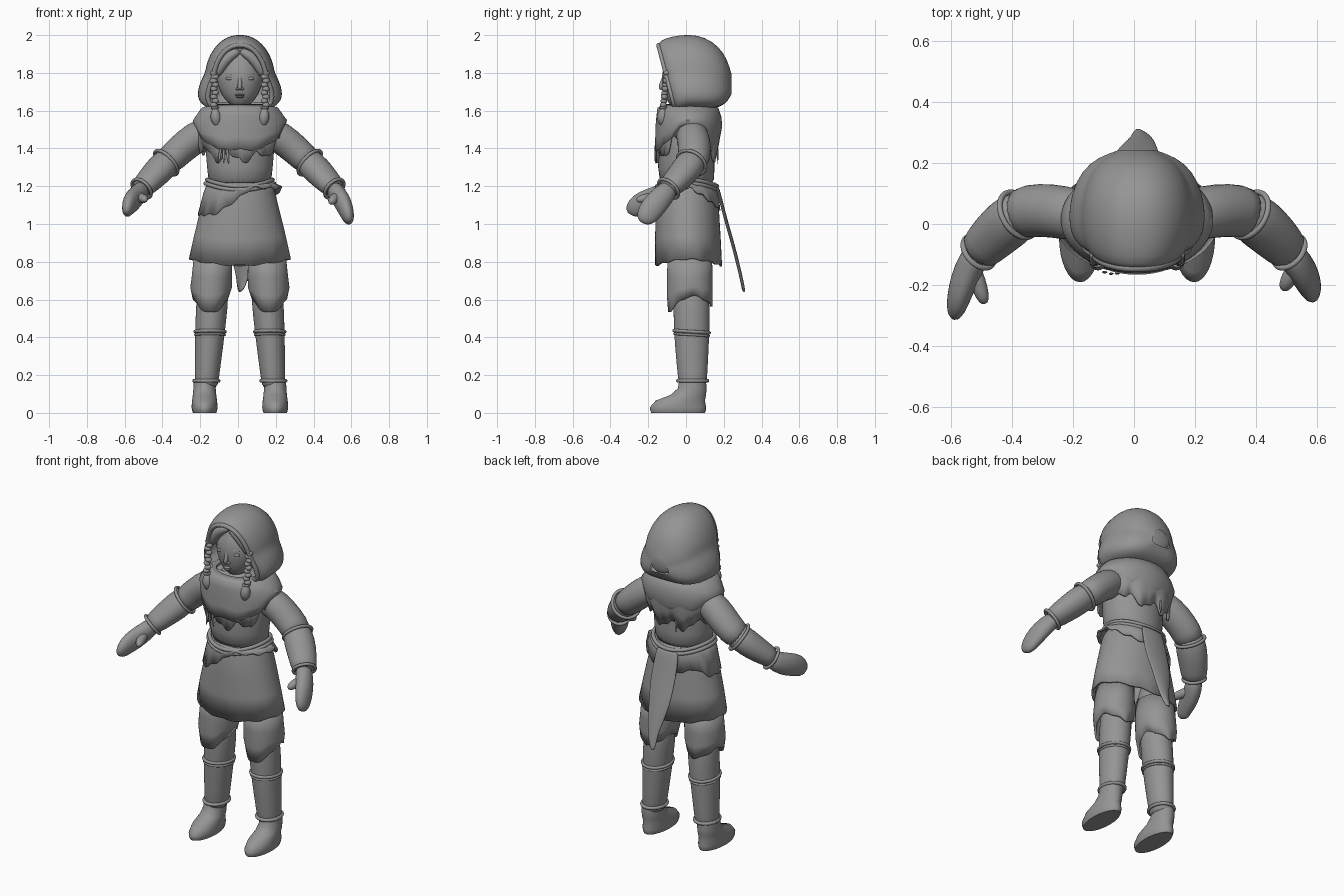
import bpy, bmesh
from math import sin, cos, pi, copysign
from mathutils import Vector

cube = bpy.data.objects.get("Cube")
if cube:
    bpy.data.objects.remove(cube, do_unlink=True)

grey = bpy.data.materials.new("plain_grey")
grey.use_nodes = True
grey.diffuse_color = (0.3, 0.3, 0.3, 1)
grey.node_tree.nodes["Principled BSDF"].inputs["Base Color"].default_value = (0.3, 0.3, 0.3, 1)
made = []


def finish(name, bm, subsurf=0, thick=0):
    bmesh.ops.recalc_face_normals(bm, faces=bm.faces)
    mesh = bpy.data.meshes.new(name)
    bm.to_mesh(mesh)
    bm.free()
    mesh.materials.append(grey)
    ob = bpy.data.objects.new(name, mesh)
    bpy.context.collection.objects.link(ob)
    for other in bpy.context.selected_objects:
        other.select_set(False)
    ob.select_set(True)
    bpy.context.view_layer.objects.active = ob
    if subsurf:
        bpy.ops.object.shade_smooth()
    else:
        bpy.ops.object.shade_smooth_by_angle(angle=0.9)
    if thick:
        m = ob.modifiers.new("thickness", 'SOLIDIFY')
        m.thickness = thick
    if subsurf:
        m = ob.modifiers.new("smooth", 'SUBSURF')
        m.levels = m.render_levels = subsurf
    made.append(ob)


def skin(name, loops, caps=True, cyclic=False, closed=True, **kw):
    """Bridge rows of points into one surface."""
    bm = bmesh.new()
    rows = [[bm.verts.new(p) for p in loop] for loop in loops]
    n = len(rows[0])
    for a, b in zip(rows, rows[1:] + (rows[:1] if cyclic else [])):
        for j in range(n if closed else n - 1):
            k = (j + 1) % n
            bm.faces.new((a[j], a[k], b[k], b[j]))
    if caps and not cyclic:
        bm.faces.new(rows[0])
        bm.faces.new(rows[-1])
    finish(name, bm, **kw)


def tube(name, path, ref=(0, 0, 1), seg=16, cyclic=False, subsurf=1):
    """Sweep ellipses along (x, y, z, radius_a, radius_b) points."""
    pts = [Vector(p[:3]) for p in path]
    n, loops = len(pts), []
    for i, p in enumerate(path):
        if cyclic:
            t = pts[(i + 1) % n] - pts[i - 1]
        else:
            t = pts[min(i + 1, n - 1)] - pts[max(i - 1, 0)]
        t.normalize()
        u = Vector(ref)
        u = (u - t * u.dot(t)).normalized()
        v = t.cross(u)
        angles = [2 * pi * j / seg for j in range(seg)]
        loops.append([pts[i] + u * p[3] * sin(a) - v * p[-1] * cos(a) for a in angles])
    skin(name, loops, cyclic=cyclic, subsurf=subsurf)


def stack(name, rows, x=0, lean=0, seg=32, hem=None, start=0, grow=1, caps=True, **kw):
    """Horizontal ellipses (z, rx, ry, centre_y); hem(angle) shifts the last row, angle 0 is front."""
    end, loops = rows[-1][0], []
    for z, rx, ry, cy in rows:
        loop = []
        for j in range(seg):
            a = 2 * pi * j / seg
            dz = hem(a) * max(0, (start - z) / (start - end)) if hem else 0
            loop.append((x + lean * z + rx * grow * sin(a), cy - ry * grow * cos(a), z + dz))
        loops.append(loop)
    skin(name, loops, caps=caps, **kw)


def ring(name, centre, axis, rx, ry, r, sag=0):
    """Cord running round a limb or the waist."""
    axis = Vector(axis).normalized()
    u = Vector((1, 0, 0))
    u = (u - axis * u.dot(axis)).normalized()
    v = axis.cross(u)
    path = []
    for j in range(32):
        a = 2 * pi * j / 32
        p = Vector(centre) + u * rx * sin(a) - v * ry * cos(a) + axis * sag * sin(a) ** 2
        path.append((*p, r))
    tube(name, path, axis, 8, True)


def ball(name, centre, size, shape=None):
    bm = bmesh.new()
    bmesh.ops.create_uvsphere(bm, u_segments=24, v_segments=16, radius=1)
    for v in bm.verts:
        c = shape(v.co) if shape else v.co
        v.co = Vector(centre) + Vector(c[i] * size[i] for i in range(3))
    finish(name, bm)


def saw(a, teeth):
    """Triangle wave from -1 to 1 for ragged edges."""
    return 4 * abs((a * teeth / (2 * pi)) % 1 - 0.5) - 1


# Hood: egg-shaped arches running from the face opening to the back
def arch(y, zc, h, w, tilt, n=40):
    loop = []
    for j in range(n):
        t = 2 * pi * j / n
        c, s = cos(t), sin(t)
        wide = abs(s) ** 0.9 * (1 - 0.1 * c) if c > 0 else abs(s) ** 0.5 * (1 - 0.6 * c)
        loop.append((w * copysign(wide, s), y - tilt * c, zc + h * c))
    return loop


mouth = arch(-.1, 1.775, .172, .14, .045)
skin("hood", [arch(.242, 1.74, .05, .05, 0), arch(.22, 1.757, .112, .105, 0),
              arch(.175, 1.778, .163, .15, 0), arch(.1, 1.798, .192, .178, 0),
              arch(.02, 1.807, .199, .186, 0), arch(-.05, 1.797, .197, .178, .03),
              arch(-.09, 1.78, .19, .162, .05), mouth], caps=False, subsurf=1)
ball("hood_back", (0, .222, 1.745), (.075, .02, .06))
tube("hood_rim", [(*p, .014) for p in mouth], (0, 1, 0), 8, True)


# Head and facial features
def jaw(c):
    k = max(0, -c.z)
    return (c.x * (1 - .12 * k), c.y * (1 - .05 * k) - .22 * k * k, c.z)


ball("head", (0, -.015, 1.77), (.122, .112, .155), jaw)
ball("hair_cap", (0, -.01, 1.83), (.125, .1, .1))
tube("nose", [(0, -.112, 1.79, .01), (0, -.124, 1.755, .01), (0, -.138, 1.722, .014),
              (0, -.122, 1.71, .01)], (1, 0, 0), 12)
for z, r in ((1.683, .026), (1.673, .021)):
    ball("lip", (0, -.12, z), (r, .012, .006))
tube("neck", [(0, .01, 1.5, .08), (0, 0, 1.68, .075)], (1, 0, 0))
ring("neck_fold", (0, 0, 1.618), (0, -.1, 1), .155, .135, .018)

for s, side in ((1, "left"), (-1, "right")):
    ball(side + "_eye", (s * .052, -.108, 1.77), (.024, .011, .009))
    tube(side + "_brow", [(s * .02, -.119, 1.787, .005), (s * .055, -.112, 1.797, .006),
                          (s * .088, -.085, 1.79, .004)], seg=8)
    ball(side + "_nostril", (s * .013, -.123, 1.715), (.009, .011, .007))
    tube(side + "_hair", [(0, -.1, 1.918, .02), (s * .05, -.105, 1.896, .028),
                          (s * .1, -.092, 1.84, .03), (s * .128, -.085, 1.78, .022)])
    # Braid with tassel
    for i in range(9):
        f = i / 8
        ball(side + "_braid", (s * (.134 + .004 * (-1) ** i), -.1 - .02 * f, 1.8 - .17 * f),
             (.019, .018, .015))
    ring(side + "_braid_tie", (s * .132, -.122, 1.615), (0, 0, 1), .016, .016, .007)
    tube(side + "_tassel", [(s * .13, -.12, 1.615, .013), (s * .13, -.125, 1.585, .027),
                            (s * .127, -.125, 1.555, .03), (s * .122, -.122, 1.53, .02),
                            (s * .117, -.12, 1.505, .004)], (1, 0, 0))

# Torso and layered cowl with ragged hems
stack("torso", [(1.17, .172, .147, .01), (1.3, .172, .15, 0), (1.4, .185, .15, 0),
                (1.5, .185, .145, .01), (1.58, .15, .12, .01), (1.64, .07, .07, .01)], subsurf=1)
cowl = [(1.635, .14, .125, .01), (1.615, .195, .155, .01), (1.57, .225, .165, .015),
        (1.5, .24, .17, .015), (1.43, .235, .166, .01), (1.35, .22, .16, 0)]


def lower_hem(a):
    return sin(a) ** 4 * (.12 if sin(a) > 0 else .07) + .028 * saw(a + .25, 9) + .012 * saw(a, 17)


def upper_hem(a):
    return .055 + sin(a) ** 4 * .1 - .015 * cos(a + .3) + .008 * saw(a, 9)


stack("cowl_lower", cowl, seg=96, hem=lower_hem, start=1.57, caps=False, thick=.012)
stack("cowl_upper", cowl, seg=96, hem=upper_hem, start=1.57, grow=1.04, caps=False, thick=.012)
for x, y, tip in ((-.1, -.158, -.012), (-.085, -.163, 0), (-.07, -.162, .01), (-.06, .168, 0)):
    tube("feather", [(x, y, 1.405, .004), (x + tip * .6, y, 1.37, .011, .005),
                     (x + tip, y, 1.315, .002)], (1, 0, 0), 8)

# Skirt, hip wrap and belt cords
skirt = [(1.22, .166, .145, .005), (1.17, .185, .158, .005), (1.05, .215, .168, .008),
         (.92, .243, .174, .01), (.78, .27, .177, .014)]
stack("skirt", skirt, seg=64, start=1.05, caps=False, thick=.012,
      hem=lambda a: .035 * sin(a) ** 2 + .005 * saw(a, 11))


def wrap_hem(a):
    drop = max(0, min(1, -1.2 * sin(a - .3)), .8 * sin(a - 1.7))
    return .145 * (1 - drop) + .008 * saw(a, 15)


stack("hip_wrap", skirt[:3], seg=96, hem=wrap_hem, start=1.22, grow=1.035, caps=False, thick=.01)
for z in (1.2, 1.18):
    ring("belt_cord", (0, .006, z), (0, 0, 1), .183 - (z - 1.18) * .4, .16, .012, .035)

# Pelt strip hanging behind
strip = [(1.2, .175, 0, .075), (1.1, .2, 0, .08), (1.0, .226, .005, .082), (.9, .256, 0, .07),
         (.8, .281, .01, .052), (.73, .298, .014, .036), (.67, .31, .008, .026), (.64, .315, 0, .01)]
skin("back_pelt", [[(cx + w * k / 4, y - .012 * (k / 4) ** 2, z) for k in range(-4, 5)]
                   for z, y, cx, w in strip], caps=False, closed=False, thick=.009, subsurf=1)

# Legs: trousers end in a pointed knee flap over the leg wraps
for s, side in ((1, "left"), (-1, "right")):
    stack(side + "_thigh", [(.98, .055, .09, .02), (.88, .085, .115, .02), (.82, .1, .12, .02),
                            (.7, .1, .115, .02)], x=s * .145)
    stack(side + "_knee_flap", [(.84, .1, .118, .02), (.72, .107, .12, .02), (.63, .11, .121, .02),
                                (.55, .096, .117, .022)], x=s * .182, lean=-s * .047, seg=48,
          start=.72, caps=False, thick=.012,
          hem=lambda a: .065 * sin(a) ** 2 - .02 * cos(a) + .006 * saw(a, 7))
    stack(side + "_shin", [(.72, .085, .09, .025), (.55, .084, .097, .03), (.43, .079, .094, .03),
                           (.3, .072, .086, .032), (.18, .064, .077, .035), (.12, .06, .07, .035)],
          x=s * .188, lean=-s * .07, subsurf=1)
    ring(side + "_calf_band", (s * .158, .03, .43), (0, .06, 1), .08, .094, .01)
    ring(side + "_calf_band", (s * .158, .03, .413), (0, .06, 1), .078, .092, .007)
    ring(side + "_ankle_band", (s * .177, .035, .17), (0, 0, 1), .065, .078, .011)
    stack(side + "_boot", [(.18, .057, .07, .035), (.13, .059, .076, .033), (.095, .062, .094, .012),
                           (.065, .066, .13, -.03), (.03, .069, .149, -.042),
                           (.012, .066, .147, -.042), (0, .062, .142, -.042)], x=s * .187)

# The body stands slightly towards its left between the hands
for ob in made:
    ob.location.x = .01

# Arms and mittens
for s, side in ((1, "left"), (-1, "right")):
    tube(side + "_sleeve", [(s * .13, .02, 1.49, .07), (s * .19, .03, 1.48, .088),
                            (s * .27, .045, 1.425, .084, .09), (s * .345, .045, 1.355, .08, .09),
                            (s * .385, .025, 1.32, .076, .085)])
    tube(side + "_forearm", [(s * .35, .045, 1.355, .065), (s * .385, .025, 1.32, .078, .088),
                             (s * .44, -.02, 1.262, .074, .086), (s * .49, -.07, 1.21, .062, .075),
                             (s * .518, -.1, 1.178, .055, .068)])
    ring(side + "_elbow_band", (s * .38, .03, 1.325), (s * .65, -.4, -.6), .082, .082, .01)
    ring(side + "_cuff_band", (s * .51, -.092, 1.187), (s * .55, -.55, -.6), .061, .064, .01)
    fwd, up = (-.02, 0) if s > 0 else (-.085, .045)
    tube(side + "_mitten", [(s * .495, -.075, 1.2, .042, .05), (s * .53, -.118, 1.155, .048, .06),
                            (s * .56, -.155 + fwd * .4, 1.105 + up * .4, .046, .068),
                            (s * .578, -.185 + fwd * .8, 1.055 + up, .038, .062),
                            (s * .588, -.2 + fwd, 1.02 + up, .028, .048),
                            (s * .592, -.207 + fwd, 1.003 + up, .01, .018)], (s, 0, 0))
    tube(side + "_thumb", [(s * .535, -.125, 1.15, .028), (s * .51, -.17 + fwd * .3, 1.135, .028),
                           (s * .495, -.192 + fwd * .6, 1.12 + up * .3, .023),
                           (s * .489, -.203 + fwd * .7, 1.11 + up * .3, .01)], seg=12)
